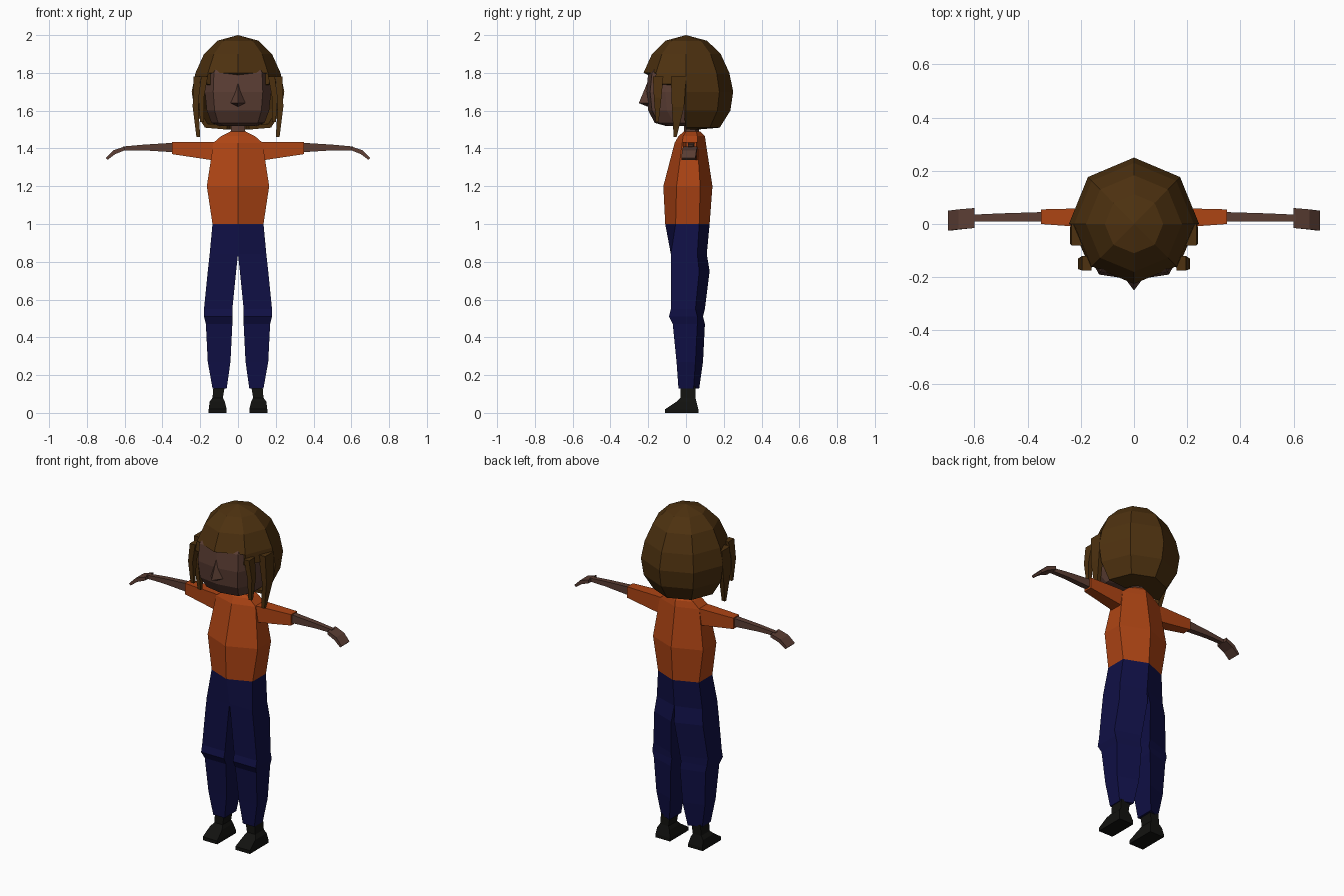
import bpy, bmesh, math

cube = bpy.data.objects.get("Cube")
if cube:
    bpy.data.objects.remove(cube, do_unlink=True)


def material(name, rgb):
    m = bpy.data.materials.new(name)
    m.use_nodes = True
    m.diffuse_color = (*rgb, 1)
    bsdf = m.node_tree.nodes["Principled BSDF"]
    bsdf.inputs["Base Color"].default_value = (*rgb, 1)
    bsdf.inputs["Roughness"].default_value = 0.9
    return m


SKIN = material("brown skin", (0.105, 0.048, 0.034))
HAIR = material("dark brown hair", (0.075, 0.031, 0.005))
ORANGE = material("orange shirt", (0.42, 0.058, 0.007))
NAVY = material("navy trousers", (0.005, 0.005, 0.06))
BLACK = material("black shoes", (0.006, 0.006, 0.005))


def finish(name, bm, mat, mirror=False):
    bmesh.ops.recalc_face_normals(bm, faces=bm.faces)
    me = bpy.data.meshes.new(name)
    bm.to_mesh(me)
    bm.free()
    me.materials.append(mat)
    ob = bpy.data.objects.new(name, me)
    bpy.context.collection.objects.link(ob)
    if mirror:
        mod = ob.modifiers.new("Mirror", 'MIRROR')
        mod.use_mirror_merge = False
    return ob


def loft(name, rings, mat, mirror=False):
    """Skin a list of equal-length point rings and cap both ends."""
    bm = bmesh.new()
    vs = [[bm.verts.new(p) for p in ring] for ring in rings]
    n = len(rings[0])
    for a, b in zip(vs, vs[1:]):
        for i in range(n):
            j = (i + 1) % n
            bm.faces.new((a[i], a[j], b[j], b[i]))
    bm.faces.new(vs[0])
    bm.faces.new(vs[-1])
    return finish(name, bm, mat, mirror)


def box_z(z, x0, x1, y0, y1):
    return [(x0, y0, z), (x1, y0, z), (x1, y1, z), (x0, y1, z)]


def box_x(x, y0, y1, z0, z1, lean=0):
    return [(x - lean, y0, z0), (x - lean, y1, z0), (x, y1, z1), (x, y0, z1)]


# Shirt body: six-sided, with a ridge down the front and the back
def hexagon(z, hw, front, side_f, side_b, back):
    return [(0, front, z), (hw, side_f, z), (hw, side_b, z),
            (0, back, z), (-hw, side_b, z), (-hw, side_f, z)]


loft("shirt_body", [
    hexagon(1.0, 0.135, -0.11, -0.055, 0.07, 0.125),
    hexagon(1.2, 0.165, -0.12, -0.05, 0.075, 0.14),
    hexagon(1.43, 0.13, -0.06, -0.02, 0.06, 0.105),
    hexagon(1.465, 0.09, -0.04, -0.015, 0.06, 0.1),
    hexagon(1.49, 0.04, -0.01, 0.0, 0.055, 0.075)], ORANGE)

loft("neck", [
    hexagon(1.46, 0.04, -0.01, 0.0, 0.05, 0.07),
    hexagon(1.56, 0.035, -0.01, 0.0, 0.05, 0.07)], SKIN)

# Arms
loft("sleeve", [
    box_x(0.1, -0.02, 0.06, 1.33, 1.43),
    box_x(0.15, -0.015, 0.06, 1.34, 1.435),
    box_x(0.35, 0.0, 0.055, 1.37, 1.435)], ORANGE, True)
loft("forearm", [
    box_x(0.34, 0.01, 0.045, 1.38, 1.43),
    box_x(0.5, 0.01, 0.04, 1.39, 1.42),
    box_x(0.61, 0.01, 0.035, 1.39, 1.41)], SKIN, True)
loft("hand", [
    box_x(0.6, -0.015, 0.06, 1.39, 1.41),
    box_x(0.66, -0.02, 0.055, 1.37, 1.39, 0.01),
    box_x(0.7, -0.025, 0.05, 1.34, 1.35, 0.01)], SKIN, True)


# Trouser legs: four-sided, the back inner edge standing out
def leg(z, xi, xo, fi, fo, bo, bi):
    return [(xi, fi, z), (xo, fo, z), (xo, bo, z), (xi, bi, z)]


loft("trouser_leg", [
    leg(1.0, 0.0, 0.135, -0.11, -0.055, 0.07, 0.125),
    leg(0.84, 0.0, 0.15, -0.08, -0.08, 0.06, 0.11),
    leg(0.75, 0.01, 0.16, -0.08, -0.08, 0.07, 0.125),
    leg(0.55, 0.03, 0.18, -0.08, -0.08, 0.05, 0.1),
    leg(0.51, 0.03, 0.18, -0.09, -0.09, 0.06, 0.09),
    leg(0.47, 0.03, 0.17, -0.07, -0.07, 0.06, 0.1),
    leg(0.27, 0.04, 0.16, -0.05, -0.05, 0.05, 0.09),
    leg(0.13, 0.06, 0.135, -0.04, -0.04, 0.04, 0.07)], NAVY, True)

# Shoes
loft("shoe", [
    box_z(0.14, 0.07, 0.13, -0.03, 0.05),
    box_z(0.08, 0.08, 0.135, -0.03, 0.05),
    box_z(0.06, 0.07, 0.15, -0.05, 0.055),
    box_z(0.02, 0.06, 0.155, -0.11, 0.065),
    box_z(0.0, 0.06, 0.155, -0.11, 0.065)], BLACK, True)


# Head
def head_ring(z, hw, f, b):
    half = [(0.75 * hw, f + 0.02), (hw, f + 0.1), (hw, 0.04), (0.6 * hw, b)]
    pts = [(0, f)] + half + [(-x, y) for x, y in reversed(half)]
    return [(x, y, z) for x, y in pts]


loft("head", [
    head_ring(1.52, 0.1, -0.11, 0.06),
    head_ring(1.535, 0.14, -0.165, 0.09),
    head_ring(1.6, 0.165, -0.2, 0.14),
    head_ring(1.7, 0.175, -0.21, 0.16),
    head_ring(1.8, 0.17, -0.2, 0.15),
    head_ring(1.9, 0.11, -0.13, 0.1)], SKIN)

# Nose: a wedge with a flat underside
bm = bmesh.new()
top, tip, low, left, right = [bm.verts.new(p) for p in (
    (0, -0.2, 1.76), (0, -0.25, 1.64), (0, -0.2, 1.62),
    (0.045, -0.19, 1.64), (-0.045, -0.19, 1.64))]
for f in ((top, tip, left), (top, right, tip), (tip, low, left),
          (tip, right, low), (top, left, low), (top, low, right)):
    bm.faces.new(f)
finish("nose", bm, SKIN)

# Hair: eight-sided dome, full at the back and cut to a fringe in front
bm = bmesh.new()
profile = [(0.11, 1.97), (0.18, 1.9), (0.225, 1.8), (0.245, 1.7),
           (0.23, 1.6), (0.175, 1.51), (0.06, 1.5)]
rings = []
for r, z in profile:
    rings.append([bm.verts.new((r * math.cos(k * math.pi / 4),
                                r * math.sin(k * math.pi / 4) * (1.02 if k < 4 else 1),
                                z)) for k in range(8)])
apex = bm.verts.new((0, 0, 2.0))
for k in range(8):
    j = (k + 1) % 8
    bm.faces.new((apex, rings[0][k], rings[0][j]))
    for i, (a, b) in enumerate(zip(rings, rings[1:])):
        if i < 2 or k < 4:
            bm.faces.new((a[k], b[k], b[j], a[j]))
# Short side pieces between fringe and back hair
for back, front in ((0, 7), (4, 5)):
    a, b = rings[2][back], rings[2][front]
    c = bm.verts.new((b.co.x * 1.04, b.co.y * 1.04, 1.74))
    d = bm.verts.new((a.co.x * 1.05, 0, 1.74))
    bm.faces.new((a, b, c, d))
bmesh.ops.delete(bm, geom=[v for v in bm.verts if not v.link_faces], context='VERTS')
hair = finish("hair", bm, HAIR)
solid = hair.modifiers.new("Thickness", 'SOLIDIFY')
solid.thickness = 0.025
solid.offset = -1

# Hanging side strands
loft("side_strand", [
    box_z(1.78, 0.19, 0.235, -0.08, 0.0),
    box_z(1.62, 0.21, 0.24, -0.075, -0.01),
    box_z(1.46, 0.2, 0.22, -0.065, -0.05)], HAIR, True)
loft("front_strand", [
    box_z(1.78, 0.16, 0.195, -0.175, -0.12),
    box_z(1.67, 0.18, 0.21, -0.17, -0.13),
    box_z(1.54, 0.18, 0.2, -0.16, -0.145)], HAIR, True)
